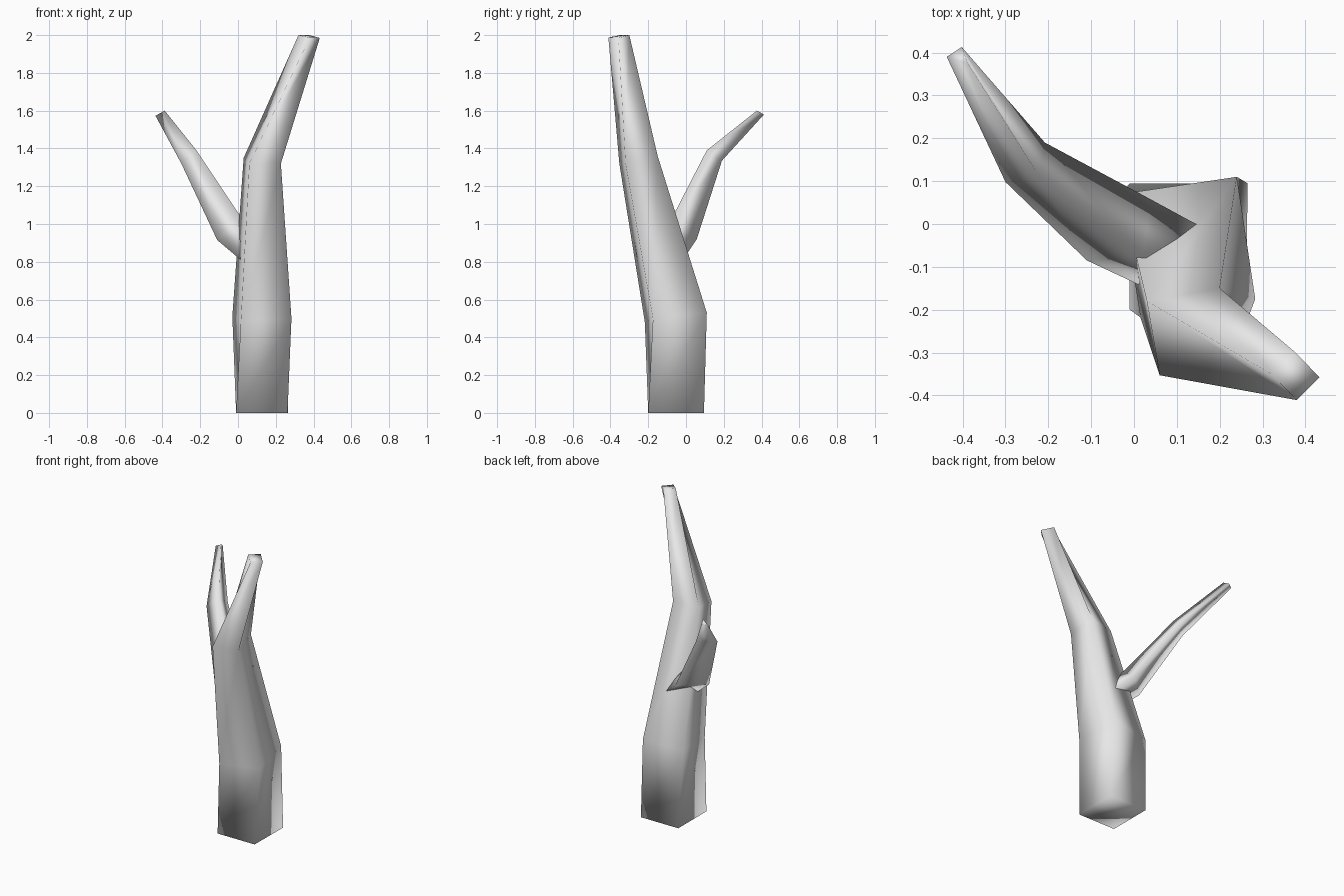
import bpy, bmesh

if "Cube" in bpy.data.objects:
    bpy.data.objects.remove(bpy.data.objects["Cube"])

bark = bpy.data.materials.new("pale grey bark")
bark.diffuse_color = (0.8, 0.8, 0.8, 1)
bark.use_nodes = True
bark.node_tree.nodes["Principled BSDF"].inputs["Base Color"].default_value = bark.diffuse_color


def loft(name, rings):
    """Skin a limb through matching cross-sections and cap both ends."""
    bm = bmesh.new()
    loops = [[bm.verts.new(p) for p in ring] for ring in rings]
    n = len(rings[0])
    for a, b in zip(loops, loops[1:]):
        for i in range(n):
            j = (i + 1) % n
            bm.faces.new((a[i], a[j], b[j]))
            bm.faces.new((a[i], b[j], b[i]))
    bm.faces.new(loops[0][::-1])
    bm.faces.new(loops[-1])
    bmesh.ops.recalc_face_normals(bm, faces=bm.faces)
    for f in bm.faces:
        f.smooth = True
    me = bpy.data.meshes.new(name)
    bm.to_mesh(me)
    bm.free()
    me.materials.append(bark)
    ob = bpy.data.objects.new(name, me)
    bpy.context.collection.objects.link(ob)
    return ob


# four-sided trunk: back right, back left, front left, front right
loft("trunk", [
    [(.265, .095, 0), (-.01, .095, 0), (-.01, -.2, 0), (.262, -.2, 0)],
    [(.24, .11, .53), (-.03, .07, .51), (.015, -.218, .48), (.283, -.175, .50)],
    [(.20, -.15, 1.36), (.03, -.18, 1.35), (.06, -.353, 1.32), (.227, -.32, 1.32)],
    [(.377, -.30, 2.0), (.32, -.35, 2.0), (.38, -.411, 1.987), (.433, -.358, 1.985)],
])

# three-sided side branch: top, right, left edges
loft("side_branch", [
    [(.17, -.14, .92), (.20, -.03, .79), (.05, -.16, .78)],
    [(.02, -.075, 1.03), (.04, .057, .92), (-.11, -.085, .915)],
    [(-.22, .11, 1.39), (-.208, .19, 1.335), (-.30, .098, 1.32)],
    [(-.388, .375, 1.6), (-.402, .413, 1.58), (-.437, .39, 1.573)],
])
